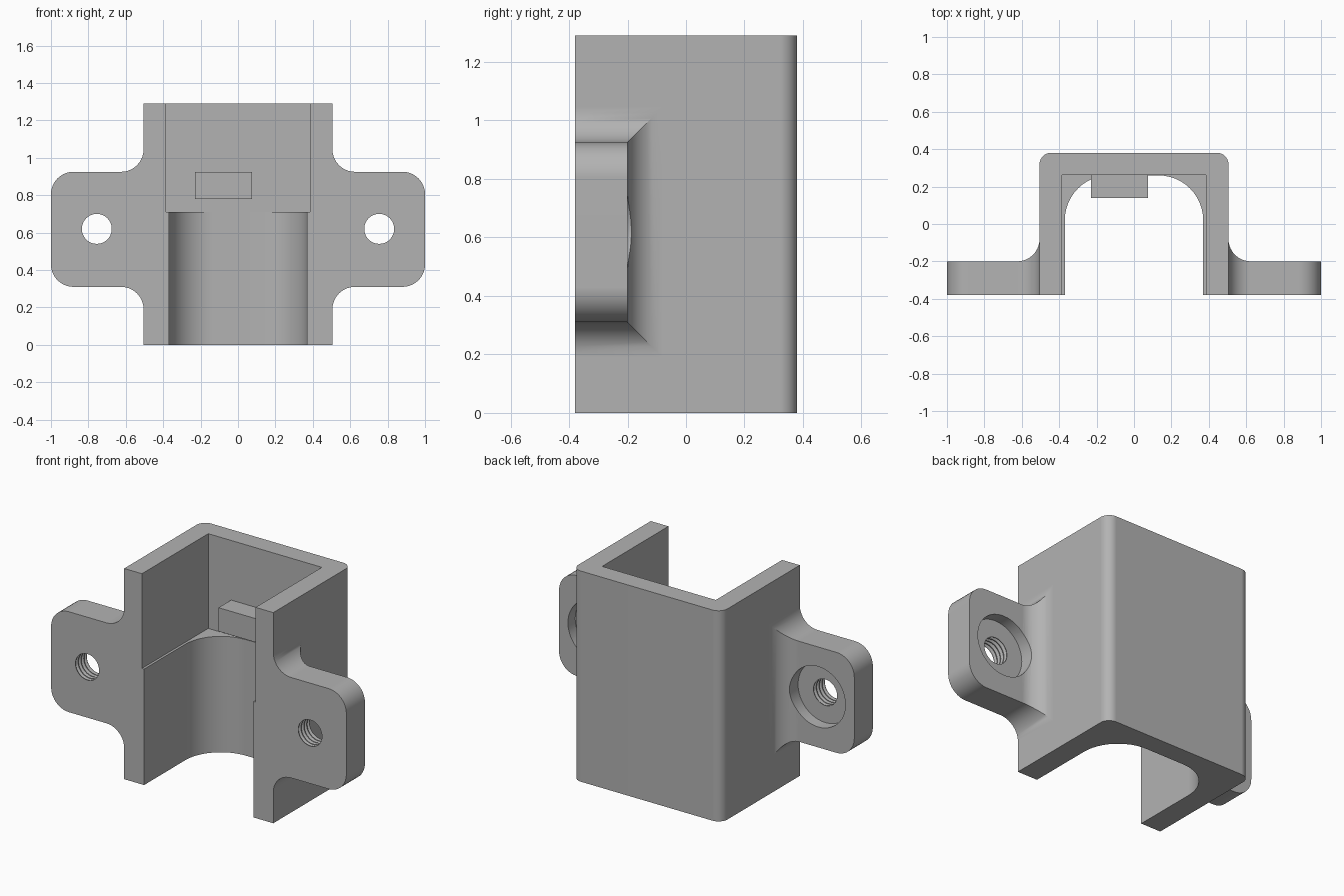
import bpy, bmesh, math

cube = bpy.data.objects.get("Cube")
if cube:
    bpy.data.objects.remove(cube, do_unlink=True)

grey = bpy.data.materials.new("plain_grey")
grey.use_nodes = True
COLOUR = (0.45, 0.45, 0.45, 1)
grey.diffuse_color = COLOUR
grey.node_tree.nodes["Principled BSDF"].inputs["Base Color"].default_value = COLOUR

HALF_W, HALF_D, HEIGHT = 0.505, 0.38, 1.29
LEDGE_Z = 0.71
FILLET = 0.12
EAR_BACK, EAR_LOW, EAR_HIGH = -0.2, 0.31, 0.925
HOLE_X, HOLE_Z = 0.755, 0.62


def loft(name, rings):
    """Skin a list of equal-length point rings and cap both ends."""
    bm = bmesh.new()
    rows = [[bm.verts.new(p) for p in ring] for ring in rings]
    n = len(rows[0])
    for a, b in zip(rows, rows[1:]):
        for i in range(n):
            j = (i + 1) % n
            bm.faces.new((a[i], a[j], b[j], b[i]))
    bm.faces.new(rows[0])
    bm.faces.new(rows[-1])
    bmesh.ops.recalc_face_normals(bm, faces=bm.faces)
    mesh = bpy.data.meshes.new(name)
    bm.to_mesh(mesh)
    bm.free()
    mesh.materials.append(grey)
    ob = bpy.data.objects.new(name, mesh)
    bpy.context.collection.objects.link(ob)
    return ob


def u_prism(name, half_w, front, back, radius, z0, z1, steps=12):
    """Upright prism whose two back corners are rounded."""
    pts = [(-half_w, front), (half_w, front)]
    if radius:
        for cx, start in ((half_w - radius, 0), (radius - half_w, 90)):
            for i in range(steps + 1):
                a = math.radians(start + 90 * i / steps)
                pts.append((cx + radius * math.cos(a), back - radius + radius * math.sin(a)))
    else:
        pts += [(half_w, back), (-half_w, back)]
    return loft(name, [[(x, y, z) for x, y in pts] for z in (z0, z1)])


def boolean(target, tool, operation):
    """Apply a boolean and throw the tool away."""
    mod = target.modifiers.new(operation, "BOOLEAN")
    mod.operation, mod.solver, mod.object = operation, "EXACT", tool
    graph = bpy.context.evaluated_depsgraph_get()
    mesh = bpy.data.meshes.new_from_object(target.evaluated_get(graph))
    target.modifiers.clear()
    target.data = mesh
    bpy.data.objects.remove(tool, do_unlink=True)


def make_ear(side):
    # Rectangular sections flare into the body and round off at the tip
    sections = [(HALF_W - 0.05, FILLET, FILLET)]
    steps = 10
    for i in range(steps + 1):
        a = math.pi / 2 * i / steps
        d = FILLET * (1 - math.sin(a))
        sections.append((HALF_W + FILLET * (1 - math.cos(a)), d, d))
    for i in range(steps + 1):
        a = math.pi / 2 * i / steps
        sections.append((1 - FILLET + FILLET * math.sin(a), FILLET * (math.cos(a) - 1), 0))
    rings = []
    for x, dz, dy in sections:
        lo, hi, back = EAR_LOW - dz, EAR_HIGH + dz, EAR_BACK + dy
        rings.append([(side * x, y, z) for y, z in
                      ((-HALF_D, lo), (back, lo), (back, hi), (-HALF_D, hi))])
    ear = loft("mounting_ear", rings)

    # Threaded hole with a counterbore on the back
    floor = EAR_BACK - 0.07
    profile = [(-HALF_D - 0.02, 0.08)]
    pitch = (floor + HALF_D) / 4
    for i in range(4):
        y = -HALF_D + i * pitch
        profile += [(y + 0.1 * pitch, 0.08), (y + 0.45 * pitch, 0.096),
                    (y + 0.55 * pitch, 0.096), (y + 0.9 * pitch, 0.08)]
    profile += [(floor, 0.08), (floor, 0.185), (EAR_BACK + 0.2, 0.185)]
    n = 48
    cutter = loft("hole_cutter", [
        [(side * HOLE_X + r * math.cos(math.tau * i / n), y,
          HOLE_Z + r * math.sin(math.tau * i / n)) for i in range(n)]
        for y, r in profile])
    boolean(ear, cutter, "DIFFERENCE")
    return ear


# Channel body with a wide square pocket above and a rounded one below
body = u_prism("bracket_body", HALF_W, -HALF_D, HALF_D, 0.06, 0, HEIGHT, 8)
for side in (-1, 1):
    boolean(body, make_ear(side), "UNION")
boolean(body, u_prism("lower_pocket", 0.37, -0.6, 0.26, 0.24, -0.1, LEDGE_Z + 0.05), "DIFFERENCE")
boolean(body, u_prism("upper_pocket", 0.385, -0.6, 0.262, 0, LEDGE_Z, HEIGHT + 0.1), "DIFFERENCE")

# Small stop block on the inner back wall
stop = u_prism("stop_block", 0.1525, 0.14, 0.29, 0, 0.78, 0.925)
for v in stop.data.vertices:
    v.co.x -= 0.0775
boolean(body, stop, "UNION")

body.data.shade_smooth()
body.data.set_sharp_from_angle(angle=math.radians(30))
weighted = body.modifiers.new("flat_face_normals", "WEIGHTED_NORMAL")
weighted.keep_sharp = True
